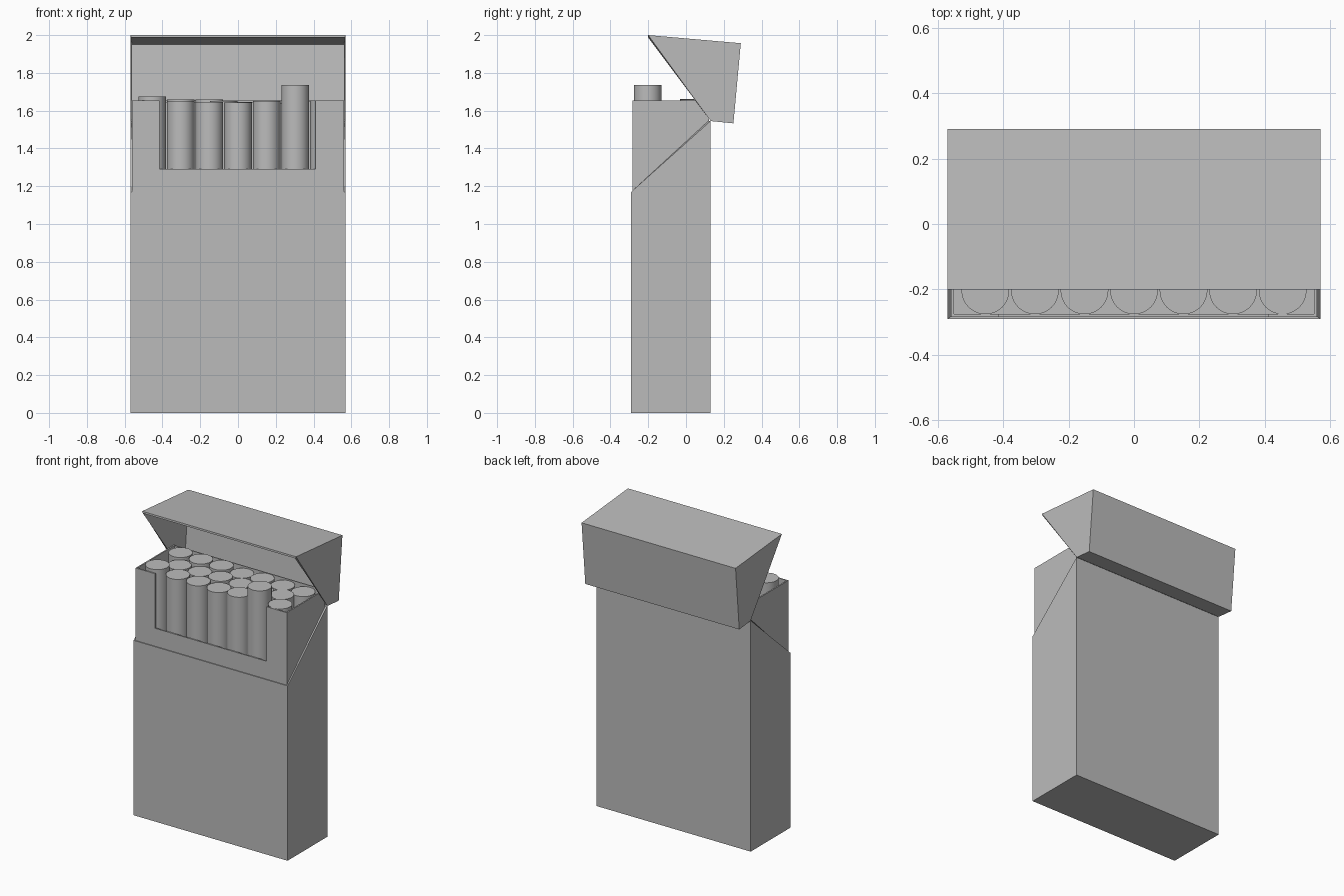
import bpy, bmesh, math, random
from mathutils import Matrix

if "Cube" in bpy.data.objects:
    bpy.data.objects.remove(bpy.data.objects["Cube"])

random.seed(4)

card = bpy.data.materials.new("plain_grey")
card.diffuse_color = (0.5, 0.5, 0.5, 1)
card.use_nodes = True
card.node_tree.nodes["Principled BSDF"].inputs["Base Color"].default_value = card.diffuse_color


def finish(name, bm):
    bmesh.ops.recalc_face_normals(bm, faces=bm.faces)
    me = bpy.data.meshes.new(name)
    bm.to_mesh(me)
    bm.free()
    me.materials.append(card)
    ob = bpy.data.objects.new(name, me)
    bpy.context.collection.objects.link(ob)
    return ob


def prism(pts, place, a, b):
    """Extrude a 2D outline from a to b; place() maps (u, v, depth) to xyz."""
    bm = bmesh.new()
    va = [bm.verts.new(place(u, v, a)) for u, v in pts]
    vb = [bm.verts.new(place(u, v, b)) for u, v in pts]
    n = len(pts)
    bm.faces.new(va)
    bm.faces.new(vb)
    walls = [bm.faces.new((va[i], va[(i + 1) % n], vb[(i + 1) % n], vb[i]))
             for i in range(n)]
    bmesh.ops.recalc_face_normals(bm, faces=bm.faces)
    return bm, walls


def along_x(u, v, d):
    return (d, u, v)


def along_y(u, v, d):
    return (u, d, v)


def open_shell(name, profile, half, thick):
    """Thin-walled box with a side profile, open on the last profile edge."""
    bm, walls = prism(profile, along_x, -half, half)
    bmesh.ops.delete(bm, geom=[walls[-1]], context='FACES_ONLY')
    ob = finish(name, bm)
    mod = ob.modifiers.new("card_thickness", 'SOLIDIFY')
    mod.thickness = thick
    mod.offset = -1
    mod.use_even_offset = True
    return ob


# Outer box with slanted opening, and the tilted-back lid
open_shell("outer_box", [(0.13, 1.545), (0.13, 0), (-0.29, 0), (-0.29, 1.17)],
           0.57, 0.008)
open_shell("flip_lid", [(-0.2, 2.0), (0.29, 1.957), (0.251, 1.533), (0.131, 1.545)],
           0.57, 0.008)

# Inner liner: notched front panel, back panel, two sides
low, top = 0.9, 1.655
front = [(-0.56, low), (0.56, low), (0.56, top), (0.41, top),
         (0.41, 1.29), (-0.415, 1.29), (-0.415, top), (-0.56, top)]
finish("liner_front", prism(front, along_y, -0.284, -0.276)[0])
back = [(-0.56, low), (0.56, low), (0.56, top), (-0.56, top)]
finish("liner_back", prism(back, along_y, 0.115, 0.121)[0])
side = [(-0.284, low), (0.121, low), (0.121, top), (-0.284, top)]
for label, s in (("left", -1), ("right", 1)):
    finish("liner_side_" + label, prism(side, along_x, s * 0.551, s * 0.56)[0])

# Three staggered rows of sticks: 7, 6, 7
front_tops = [1.675, 1.65, 1.647, 1.643, 1.652, 1.735, 1.655]
for row, (y, count) in enumerate([(-0.203, 7), (-0.077, 6), (0.041, 7)]):
    for i in range(count):
        x = (i - (count - 1) / 2) * 0.1515
        z1 = front_tops[i] if row == 0 else random.uniform(1.64, 1.665)
        z0 = 0.02
        bm = bmesh.new()
        bmesh.ops.create_cone(bm, cap_ends=True, segments=40, radius1=0.073,
                              radius2=0.073, depth=z1 - z0,
                              matrix=Matrix.Translation((x, y, (z0 + z1) / 2)))
        ob = finish(f"stick_row{row + 1}_{i + 1}", bm)
        bpy.ops.object.select_all(action='DESELECT')
        ob.select_set(True)
        bpy.context.view_layer.objects.active = ob
        bpy.ops.object.shade_smooth_by_angle(angle=math.radians(35))
